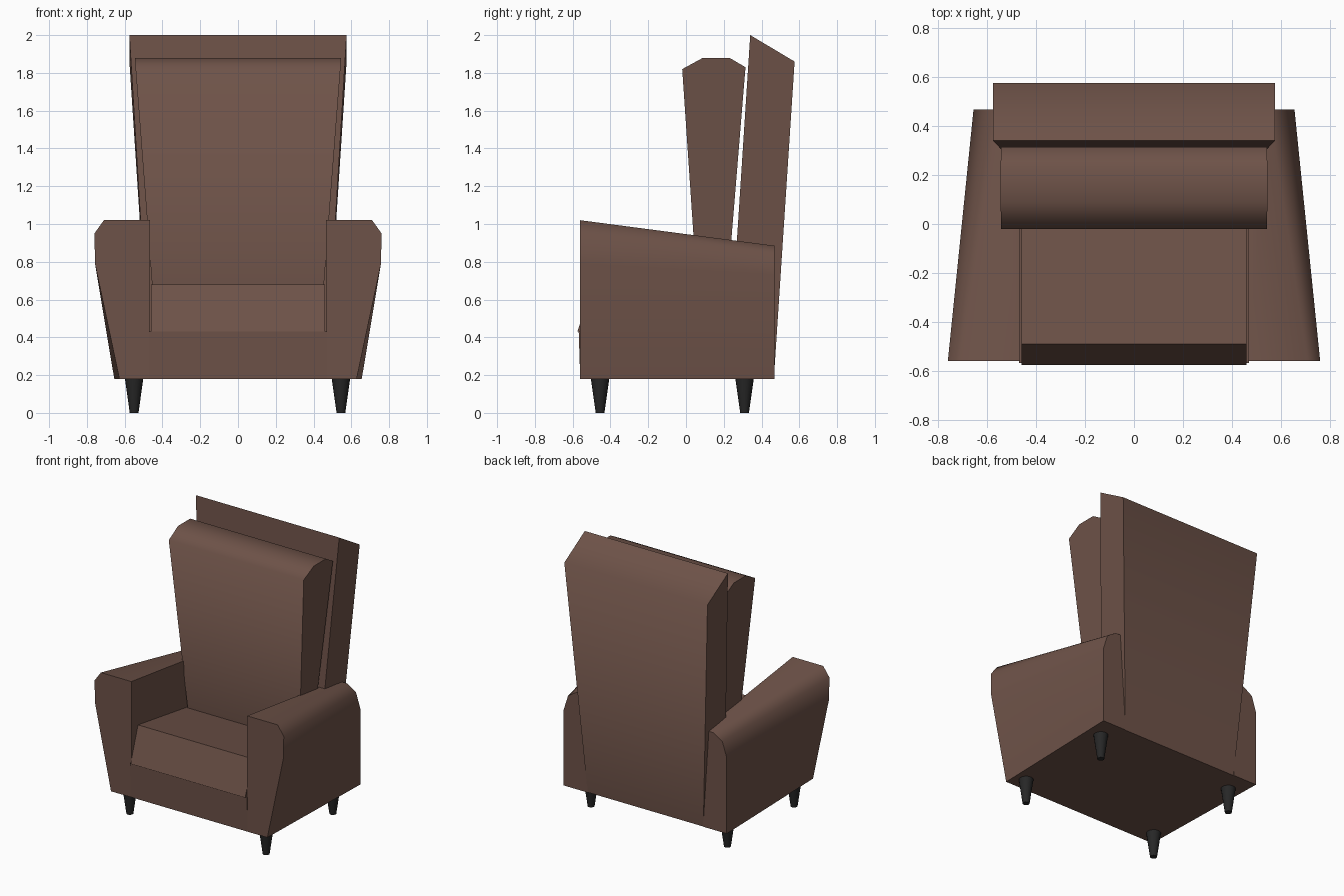
import bpy
import bmesh

if "Cube" in bpy.data.objects:
    bpy.data.objects.remove(bpy.data.objects["Cube"])


def material(name, rgb):
    m = bpy.data.materials.new(name)
    m.diffuse_color = (*rgb, 1)
    m.use_nodes = True
    m.node_tree.nodes["Principled BSDF"].inputs["Base Color"].default_value = m.diffuse_color
    return m


leather = material("brown_leather", (0.155, 0.085, 0.065))
dark = material("dark_wood", (0.02, 0.02, 0.02))


def finish(bm, name, mat, angle=1.2):
    bmesh.ops.recalc_face_normals(bm, faces=bm.faces)
    mesh = bpy.data.meshes.new(name)
    bm.to_mesh(mesh)
    bm.free()
    mesh.materials.append(mat)
    obj = bpy.data.objects.new(name, mesh)
    bpy.context.collection.objects.link(obj)
    bpy.ops.object.select_all(action='DESELECT')
    obj.select_set(True)
    bpy.context.view_layer.objects.active = obj
    bpy.ops.object.shade_smooth_by_angle(angle=angle)
    return obj


def loft(name, a, b):
    """Closed solid between two matching outlines."""
    bm = bmesh.new()
    va = [bm.verts.new(p) for p in a]
    vb = [bm.verts.new(p) for p in b]
    bm.faces.new(va)
    bm.faces.new(vb[::-1])
    n = len(a)
    for i in range(n):
        j = (i + 1) % n
        bm.faces.new((va[i], vb[i], vb[j], va[j]))
    return finish(bm, name, leather)


def side_loft(name, profile):
    """Symmetric solid from a side outline of (y, z, half width)."""
    return loft(name, [(-w, y, z) for y, z, w in profile],
                [(w, y, z) for y, z, w in profile])


# Base between the arms
side_loft("base", [(-0.56, 0.18, 0.47), (-0.568, 0.43, 0.47),
                   (0.46, 0.43, 0.47), (0.46, 0.18, 0.47)])

# Seat cushion, sloping down to the back
side_loft("seat_cushion", [(-0.575, 0.43, 0.46), (-0.49, 0.68, 0.46),
                           (0.20, 0.575, 0.46), (0.20, 0.43, 0.46)])

# Back cushion with rounded top
side_loft("back_cushion", [(0.066, 0.55, 0.445), (-0.02, 1.82, 0.542),
                           (0.09, 1.88, 0.545), (0.23, 1.88, 0.545),
                           (0.315, 1.83, 0.542), (0.21, 0.55, 0.445)])

# Tall outer back
side_loft("back_panel", [(0.222, 0.18, 0.465), (0.34, 2.0, 0.575),
                         (0.575, 1.86, 0.575), (0.465, 0.18, 0.465)])

# Arms, tapering from front to back
arm_front = [(0.465, 0.18), (0.465, 1.02), (0.71, 1.02),
             (0.76, 0.95), (0.757, 0.79), (0.628, 0.18)]
arm_back = [(0.465, 0.18), (0.465, 0.885), (0.55, 0.885),
            (0.62, 0.84), (0.655, 0.73), (0.655, 0.18)]
for name, s in (("left_arm", -1), ("right_arm", 1)):
    loft(name, [(s * x, -0.56, z) for x, z in arm_front],
         [(s * x, 0.468, z) for x, z in arm_back])

# Tapered legs
for row, y in (("front", -0.455), ("back", 0.31)):
    for side, x in (("left", -0.55), ("right", 0.545)):
        bm = bmesh.new()
        bmesh.ops.create_cone(bm, cap_ends=True, segments=16, radius1=0.023,
                              radius2=0.05, depth=0.19)
        bmesh.ops.translate(bm, verts=bm.verts, vec=(x, y, 0.095))
        finish(bm, f"{row}_{side}_leg", dark, 0.7)
